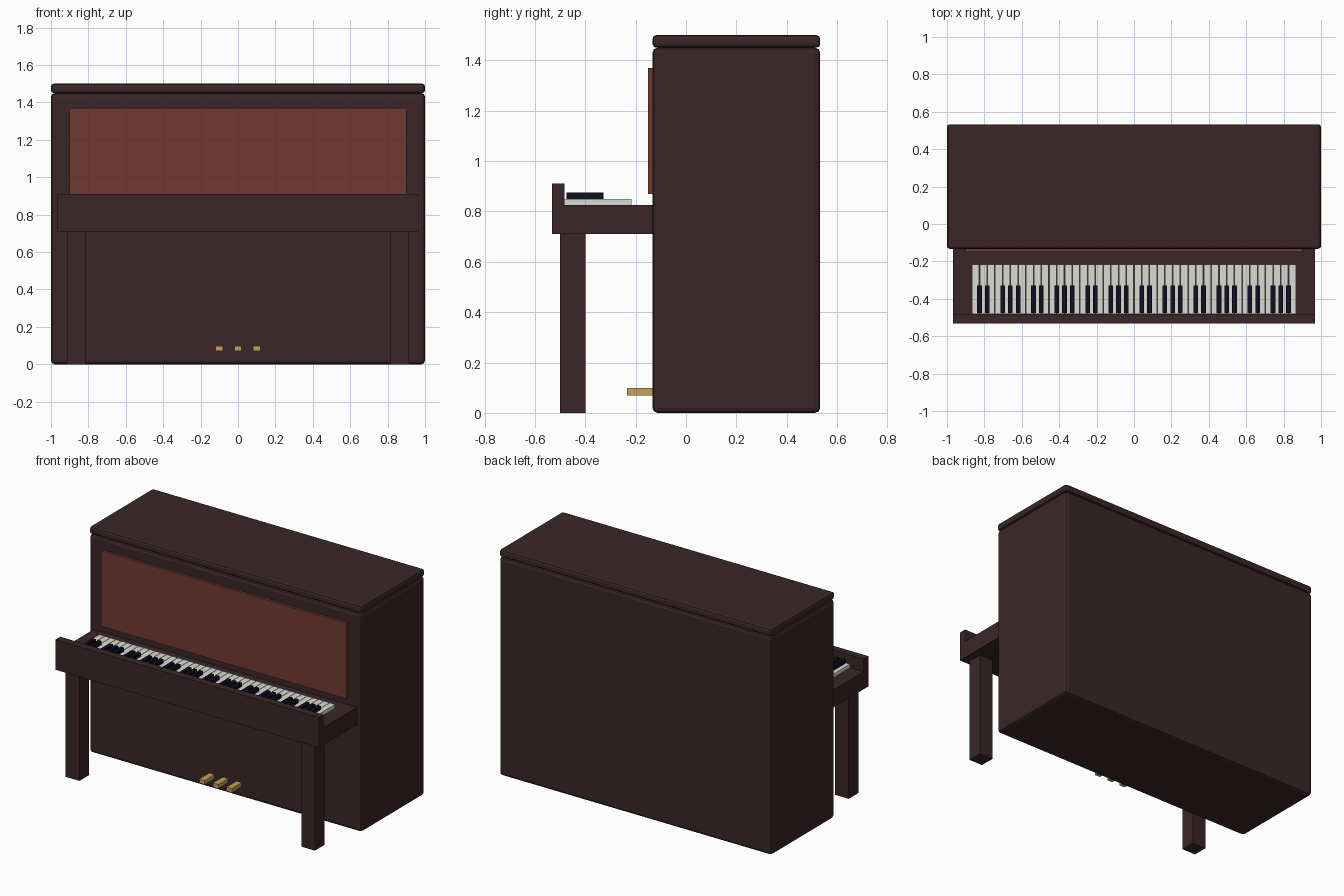
import bpy, bmesh

if "Cube" in bpy.data.objects:
    bpy.data.objects.remove(bpy.data.objects["Cube"])


def material(name, rgb):
    m = bpy.data.materials.new(name)
    m.diffuse_color = (*rgb, 1)
    m.use_nodes = True
    m.node_tree.nodes["Principled BSDF"].inputs["Base Color"].default_value = m.diffuse_color
    return m


WOOD = material("dark wood", (0.042, 0.0195, 0.0205))
PANEL = material("red brown wood", (0.165, 0.042, 0.031))
IVORY = material("ivory", (0.72, 0.72, 0.66))
EBONY = material("ebony", (0.004, 0.004, 0.013))
BRASS = material("brass", (0.55, 0.36, 0.085))


def boxes(name, mat, spans, bevel=0):
    """One object made of boxes given as (x0, x1, y0, y1, z0, z1)."""
    bm = bmesh.new()
    for x0, x1, y0, y1, z0, z1 in spans:
        for v in bmesh.ops.create_cube(bm, size=1)["verts"]:
            v.co = (x1 if v.co.x > 0 else x0,
                    y1 if v.co.y > 0 else y0,
                    z1 if v.co.z > 0 else z0)
    me = bpy.data.meshes.new(name)
    bm.to_mesh(me)
    bm.free()
    me.materials.append(mat)
    ob = bpy.data.objects.new(name, me)
    bpy.context.collection.objects.link(ob)
    if bevel:
        mod = ob.modifiers.new("bevel", "BEVEL")
        mod.width = bevel
        mod.segments = 2
    return ob


# Case, lid and front panel
boxes("case", WOOD, [(-1, 1, -0.133, 0.533, 0, 1.45)], 0.02)
boxes("lid", WOOD, [(-1, 1, -0.133, 0.533, 1.45, 1.5)], 0.015)
boxes("front_panel", PANEL, [(-0.9, 0.9, -0.15, -0.12, 0.87, 1.37)])

# Key bed with raised front rail
boxes("key_bed", WOOD, [(-0.967, 0.967, -0.483, -0.12, 0.71, 0.825)])
boxes("front_rail", WOOD, [(-0.967, 0.967, -0.533, -0.483, 0.71, 0.91)])

# Front legs
for side, x in (("left", -0.865), ("right", 0.865)):
    boxes("front_leg_" + side, WOOD, [(x - 0.05, x + 0.05, -0.5, -0.4, 0, 0.712)])

# Keys: six octaves of seven white keys, black keys over the seams
PITCH, COUNT = 0.0413, 42
START = -PITCH * COUNT / 2
boxes("white_keys", IVORY,
      [(START + i * PITCH + 0.0015, START + (i + 1) * PITCH - 0.0015,
        -0.482, -0.217, 0.824, 0.85) for i in range(COUNT)])
seams = [START + (i + 1) * PITCH for i in range(COUNT) if i % 7 not in (2, 6)]
boxes("black_keys", EBONY,
      [(x - 0.0125, x + 0.0125, -0.475, -0.328, 0.849, 0.875) for x in seams])

# Pedals
boxes("pedals", BRASS,
      [(x - 0.02, x + 0.02, -0.235, -0.12, 0.07, 0.098) for x in (-0.1, 0, 0.1)])
